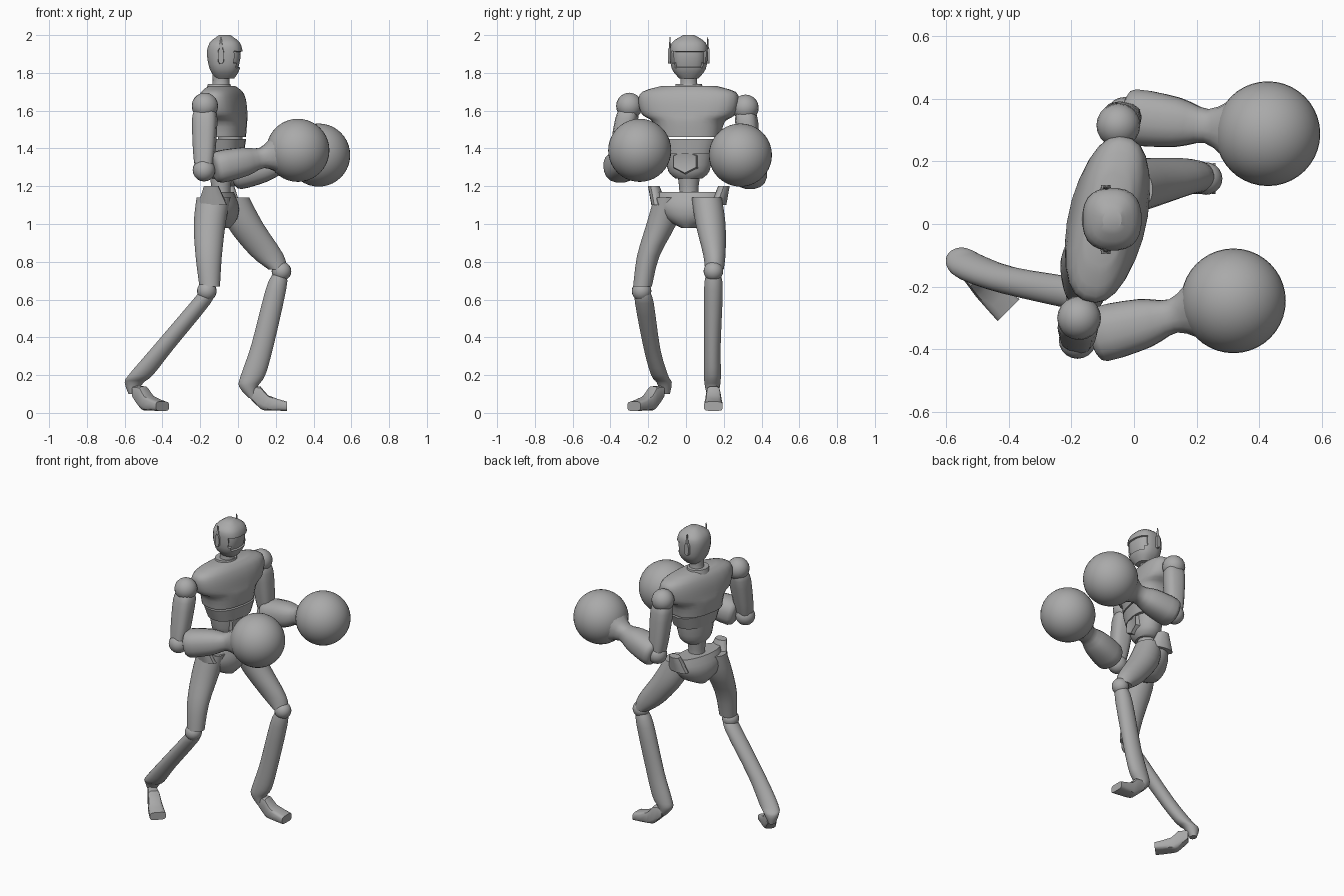
import bpy, bmesh, math
from mathutils import Vector

if "Cube" in bpy.data.objects:
    bpy.data.objects.remove(bpy.data.objects["Cube"], do_unlink=True)

TONE = (.4, .4, .4, 1)
grey = bpy.data.materials.new("plain_grey")
grey.use_nodes = True
grey.diffuse_color = TONE
grey.node_tree.nodes["Principled BSDF"].inputs["Base Color"].default_value = TONE

UP = Vector((0, 0, 1))
LATERAL = Vector((0, 1, 0))
ACROSS = Vector((.2, .9, 0)).normalized()   # shoulder line, left side leading
FORWARD = ACROSS.cross(UP)
SIDES = {"left": 1, "right": -1}


def finish(name, bm, angle=40):
    bmesh.ops.recalc_face_normals(bm, faces=bm.faces)
    mesh = bpy.data.meshes.new(name)
    bm.to_mesh(mesh)
    bm.free()
    mesh.materials.append(grey)
    part = bpy.data.objects.new(name, mesh)
    bpy.context.collection.objects.link(part)
    bpy.ops.object.select_all(action='DESELECT')
    part.select_set(True)
    bpy.context.view_layer.objects.active = part
    bpy.ops.object.shade_smooth_by_angle(angle=math.radians(angle))


def refine(keys, steps):
    """Smooth curve through the key rings."""
    result = []
    for i in range(len(keys) - 1):
        p, q = keys[i], keys[i + 1]
        before, after = keys[max(i - 1, 0)], keys[min(i + 2, len(keys) - 1)]
        for k in range(steps):
            t = k / steps
            bend = (q - before) * (1 - t) - (after - p) * t
            result.append(p.lerp(q, t * t * (3 - 2 * t)) + bend * (t * (1 - t) / 2))
    return result + [keys[-1]]


def skin(centres, widths, depths, normal=UP, side=ACROSS, sides=24, power=2, steps=3):
    """Skin superellipse rings set square to one normal."""
    keys = [Vector((*c, w, d)) for c, w, d in zip(centres, widths, depths)]
    back = side.cross(normal).normalized()
    bm = bmesh.new()
    loops = []
    for x, y, z, width, depth in refine(keys, steps):
        loop = []
        for i in range(sides):
            turn = math.tau * (i + .5) / sides
            c, s = math.cos(turn), math.sin(turn)
            u = math.copysign(abs(c) ** (2 / power), c) * width
            v = math.copysign(abs(s) ** (2 / power), s) * depth
            loop.append(bm.verts.new(Vector((x, y, z)) + side * u + back * v))
        loops.append(loop)
    for low, high in zip(loops, loops[1:]):
        for i in range(sides):
            j = (i + 1) % sides
            bm.faces.new((low[i], low[j], high[j], high[i]))
    bm.faces.new(loops[0])
    bm.faces.new(loops[-1])
    bmesh.ops.recalc_face_normals(bm, faces=bm.faces)
    return bm


def limb(name, centres, widths, depths, **options):
    finish(name, skin(centres, widths, depths, **options))


def column(name, axis_x, heights, widths, depths, **options):
    """Upright body section on the centre line."""
    limb(name, [(axis_x, .015, z) for z in heights], widths, depths, **options)


def ball(name, centre, radius, segments=20):
    bm = bmesh.new()
    bmesh.ops.create_uvsphere(bm, u_segments=segments, v_segments=segments // 2, radius=radius)
    bmesh.ops.translate(bm, verts=bm.verts, vec=centre)
    finish(name, bm)


# Head with a recessed visor
head_heights = (1.77, 1.82, 1.9, 1.96, 2)
head = skin([(-.07, .015, z) for z in head_heights],
            (.05, .09, .1, .09, .03), (.05, .08, .095, .08, .03), side=LATERAL, power=2.5)
visor = []
for face in head.faces:
    middle = face.calc_center_median()
    if middle.x > -.02 and 1.82 < middle.z < 1.93:
        visor.append(face)
bmesh.ops.inset_region(head, faces=visor, thickness=.008)
bmesh.ops.inset_region(head, faces=visor, thickness=.002, depth=-.01)
finish("head", head, 30)

# Ear pods with thin fins
for label, sign in SIDES.items():
    ear = Vector((-.09, .015 + sign * .1, 1.89))
    outward = LATERAL * sign
    limb(label + "_ear_pod", [ear - outward * .02, ear + outward * .01],
         (.045, .04), (.02, .015), normal=outward, side=UP, sides=12, power=3, steps=1)
    limb(label + "_ear_fin", [ear, ear + UP * .1], (.008, .002), (.015, .003),
         sides=8, steps=1)

# Neck and collar
column("neck", -.09, (1.7, 1.74, 1.8), (.06, .045, .045), (.06, .045, .045))
column("collar", -.1, (1.7, 1.74), (.08, .07), (.07, .06), steps=1)

# Chest shell, rib band and abdomen
column("chest", -.085, (1.46, 1.54, 1.58, 1.65, 1.7, 1.73),
       (.17, .19, .25, .27, .25, .15), (.12, .125, .12, .11, .09, .06), power=2.5)
column("rib_band", -.075, (1.37, 1.45), (.14, .17), (.1, .11), power=2.5)
column("abdomen", -.08, (1.24, 1.28, 1.38), (.07, .11, .13), (.06, .085, .095))

# Hexagonal belly plate
belly = Vector((-.08, .015, 1.33))
limb("belly_plate", [belly + FORWARD * reach for reach in (.07, .1, .095)],
     (.075, .07, .05), (.07, .06, .045), normal=FORWARD, sides=6, steps=1)

# Waist, pelvis and flared hip crests
column("waist", -.09, (1.1, 1.17, 1.26), (.06, .05, .06), (.06, .05, .06))
column("pelvis", -.1, (.98, 1.03, 1.1, 1.17), (.04, .13, .18, .17), (.06, .095, .1, .07))
for label, sign in SIDES.items():
    crest = Vector((-.1, .015, 1.1)) + ACROSS * sign * .16
    flare = crest + ACROSS * sign * .03 + UP * .1
    limb(label + "_hip_crest", [crest, flare], (.04, .03), (.08, .04), sides=12)

# Legs: each shin runs on into the heel
legs = {
    "left": dict(
        knee=(.23, .145, .75),
        thigh=[(-.02, .11, 1.14), (.035, .13, 1), (.15, .15, .84), (.21, .15, .76)],
        shin=[(.22, .145, .73), (.2, .145, .65), (.13, .14, .36), (.08, .14, .2),
              (.055, .14, .14), (.075, .14, .08)]),
    "right": dict(
        knee=(-.165, -.235, .645),
        thigh=[(-.13, -.09, 1.14), (-.15, -.13, 1), (-.155, -.2, .83), (-.15, -.23, .67)],
        shin=[(-.165, -.23, .64), (-.2, -.22, .58), (-.4, -.18, .34), (-.515, -.14, .2),
              (-.55, -.115, .16), (-.56, -.11, .1)]),
}
thigh_depths = {"left": (.08, .1, .09, .05), "right": (.09, .085, .07, .055)}
for label, leg in legs.items():
    limb(label + "_thigh", leg["thigh"], (.08, .08, .06, .05), thigh_depths[label],
         side=LATERAL)
    ball(label + "_knee", leg["knee"], .052)
    limb(label + "_shin", leg["shin"], (.04, .05, .044, .045, .04, .025),
         (.04, .055, .06, .065, .05, .02), side=LATERAL)


def foot(name, heel, degrees):
    """Wedge foot, low at the toe."""
    angle = math.radians(degrees)
    toe = Vector((math.cos(angle), math.sin(angle), 0))
    reaches, half_heights = (-.03, .03, .07, .17), (.03, .06, .04, .025)
    centres = [heel + toe * r + UP * z for r, z in zip(reaches, (.11, .08, .053, .035))]
    limb(name, centres, (.03, .038, .044, .05), half_heights,
         normal=toe, side=toe.cross(UP), sides=12, power=4, steps=2)


foot("left_foot", Vector((.09, .145, 0)), 0)
foot("right_foot", Vector((-.52, -.155, 0)), -45)


def arm(label, shoulder, elbow, glove):
    """Shoulder ball, upper-arm shell, elbow, forearm and round glove."""
    ball(label + "_shoulder", shoulder, .07)
    limb(label + "_upper_arm", [shoulder.lerp(elbow, t) for t in (.05, .2, .7, .95)],
         (.045, .058, .052, .045), (.05, .065, .058, .047), sides=12, power=3)
    ball(label + "_elbow", elbow, .06)
    reach = (glove - elbow).normalized()
    limb(label + "_forearm", [glove - reach * d for d in (.47, .44, .3, .2, .12)],
         (.06, .09, .08, .055, .1), (.055, .085, .077, .055, .1),
         normal=reach, side=reach.cross(UP).normalized(), sides=16, power=2.4)
    ball(label + "_glove", glove, .167, 40)


arm("right", Vector((-.175, -.3, 1.625)), Vector((-.18, -.37, 1.285)),
    Vector((.317, -.245, 1.39)))
arm("left", Vector((-.05, .315, 1.615)), Vector((-.03, .345, 1.26)),
    Vector((.427, .288, 1.365)))
